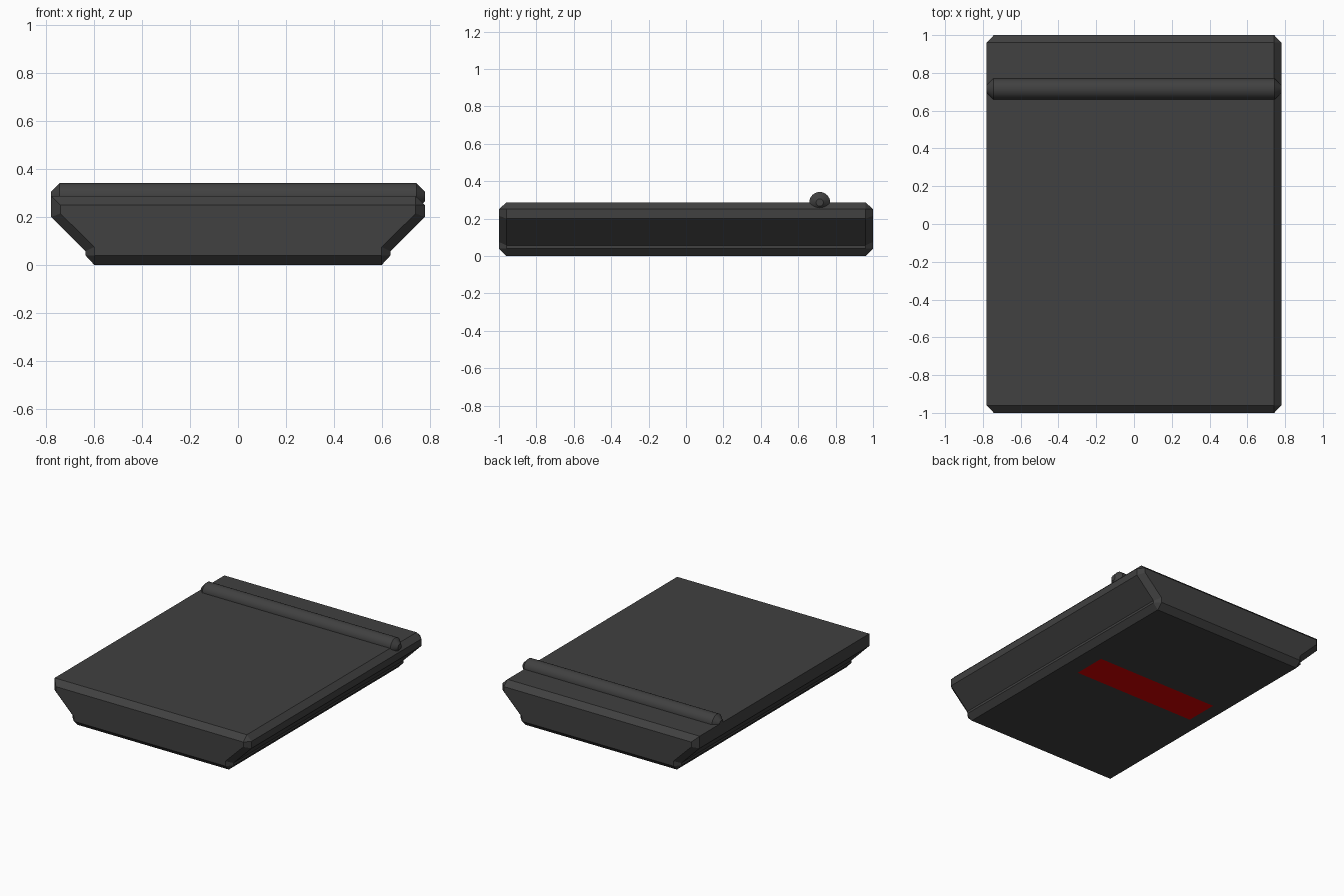
import bpy, bmesh, math
from mathutils import Matrix

if "Cube" in bpy.data.objects:
    bpy.data.objects.remove(bpy.data.objects["Cube"])


def material(name, color):
    m = bpy.data.materials.new(name)
    m.diffuse_color = (*color, 1)
    m.use_nodes = True
    m.node_tree.nodes["Principled BSDF"].inputs["Base Color"].default_value = m.diffuse_color
    return m


grey = material("dark grey", (0.052, 0.052, 0.052))
red = material("red", (0.67, 0.0, 0.0))


def make_object(name, bm, mats):
    bmesh.ops.recalc_face_normals(bm, faces=bm.faces)
    me = bpy.data.meshes.new(name)
    bm.to_mesh(me)
    bm.free()
    for m in mats:
        me.materials.append(m)
    ob = bpy.data.objects.new(name, me)
    bpy.context.collection.objects.link(ob)
    return ob


# Cartridge shell: flared outline lofted to smaller end caps for the chamfers
right_outer = [(0.60, 0), (0.637, 0.04), (0.637, 0.057), (0.78, 0.20), (0.78, 0.25), (0.742, 0.287)]
right_cap = [(0.60, 0.04), (0.60, 0.04), (0.60, 0.075), (0.742, 0.215), (0.742, 0.25), (0.742, 0.25)]
# The left top edge stays square
left_outer = [(-x, z) for x, z in right_outer[:-1]] + [(-0.78, 0.287)]
left_cap = [(-x, z) for x, z in right_cap]
outer = right_outer + left_outer[::-1]
cap = right_cap + left_cap[::-1]

bm = bmesh.new()
rings = [[bm.verts.new((x, y, z)) for x, z in pts]
         for y, pts in ((-1, cap), (-0.96, outer), (0.96, outer), (1, cap))]
n = len(outer)
for a, b in zip(rings, rings[1:]):
    for i in range(n):
        j = (i + 1) % n
        bm.faces.new((a[i], a[j], b[j], b[i]))
bm.faces.new(rings[0])
bm.faces.new(rings[-1])
bmesh.ops.remove_doubles(bm, verts=bm.verts, dist=0.0001)

# Plain red bar cut into the flat underside
X0, X1, Y0, Y1 = -0.50, 0.47, -0.02, 0.22
for co, no in (((X0, 0, 0), (1, 0, 0)), ((X1, 0, 0), (1, 0, 0)),
               ((0, Y0, 0), (0, 1, 0)), ((0, Y1, 0), (0, 1, 0))):
    base = [f for f in bm.faces if all(v.co.z < 0.001 for v in f.verts)]
    geom = base + list({e for f in base for e in f.edges}) + list({v for f in base for v in f.verts})
    bmesh.ops.bisect_plane(bm, geom=geom, plane_co=co, plane_no=no, dist=0.0001)
for f in bm.faces:
    c = f.calc_center_median()
    if c.z < 0.001 and X0 < c.x < X1 and Y0 < c.y < Y1:
        f.material_index = 1
make_object("cartridge_shell", bm, [grey, red])

# Round ridge across the top, with chamfered ends
bm = bmesh.new()
bmesh.ops.create_cone(bm, cap_ends=True, segments=32, radius1=0.056, radius2=0.056, depth=1.49,
                      matrix=Matrix.Rotation(math.pi / 2, 4, 'Y'))
ends = [f for f in bm.faces if len(f.verts) > 4]
for f in ends:
    side = math.copysign(1, f.calc_center_median().x)
    bmesh.ops.inset_region(bm, faces=[f], thickness=0.036, use_even_offset=True)
    for v in f.verts:
        v.co.x = side * 0.78
bmesh.ops.translate(bm, verts=bm.verts, vec=(0, 0.715, 0.286))
ridge = make_object("top_ridge", bm, [grey])
bpy.context.view_layer.objects.active = ridge
ridge.select_set(True)
bpy.ops.object.shade_smooth_by_angle(angle=math.radians(30))
